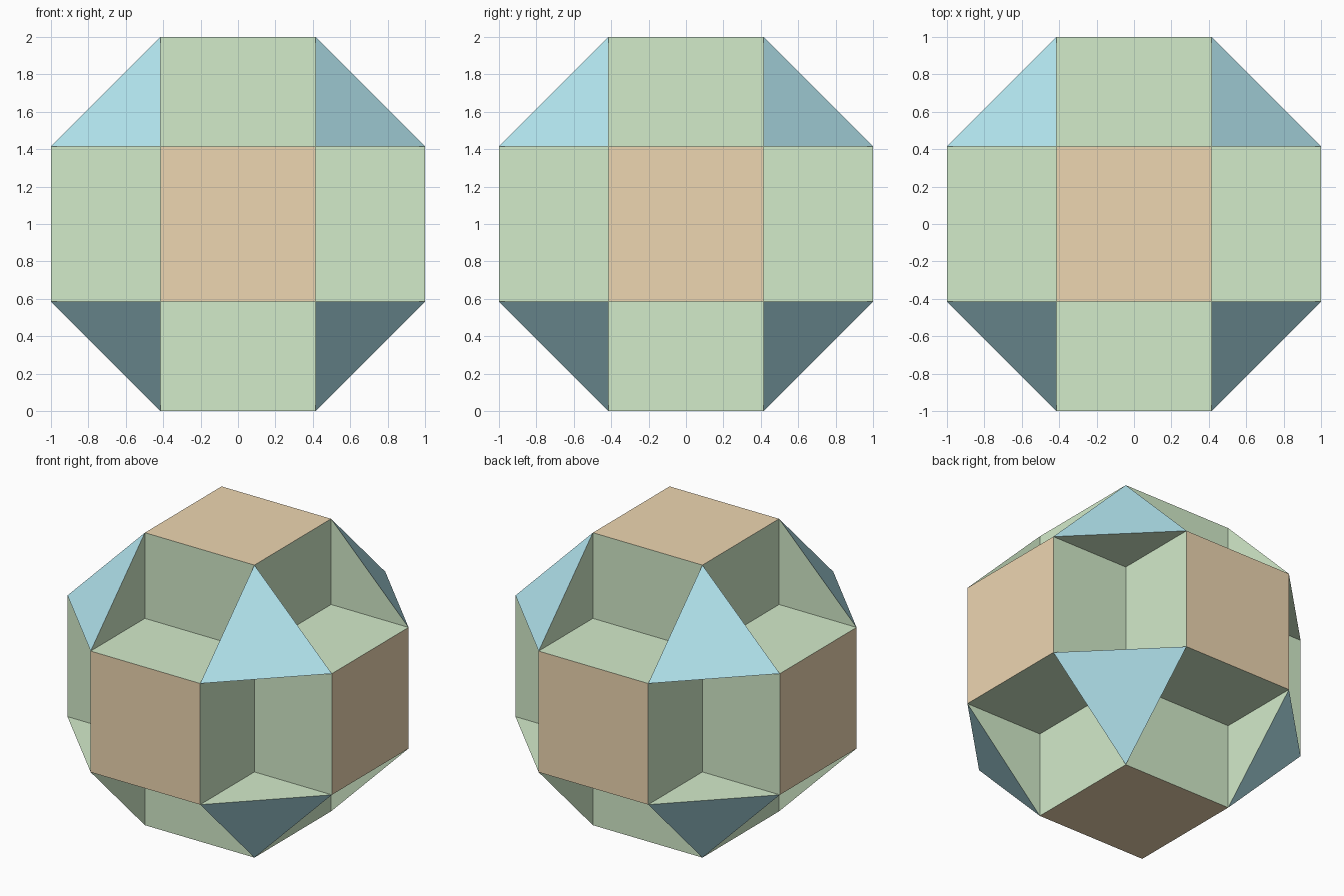
import bpy, bmesh
from math import sqrt
from itertools import product
from mathutils import Vector

if "Cube" in bpy.data.objects:
    bpy.data.objects.remove(bpy.data.objects["Cube"])

A = sqrt(2) - 1                      # half the edge length, outer half-size is 1
CENTRE = Vector((0, 0, 1))


def point(axis, major, b, c):
    """Point with `major` along axis and b, c along the next two axes."""
    p = [0, 0, 0]
    p[axis], p[(axis + 1) % 3], p[(axis + 2) % 3] = major, b, c
    return Vector(p)


def build(name, polygons, colour):
    """One object from flat polygons, each wound to face away from the centre."""
    bm = bmesh.new()
    for pts in polygons:
        normal = (pts[1] - pts[0]).cross(pts[2] - pts[0])
        if normal.dot(sum(pts, Vector())) < 0:
            pts = pts[::-1]
        bm.faces.new([bm.verts.new(p + CENTRE) for p in pts])
    bmesh.ops.remove_doubles(bm, verts=bm.verts, dist=1e-4)
    mesh = bpy.data.meshes.new(name)
    bm.to_mesh(mesh)
    bm.free()
    mat = bpy.data.materials.new(name)
    mat.diffuse_color = (*colour, 1)
    mat.use_nodes = True
    mat.node_tree.nodes["Principled BSDF"].inputs["Base Color"].default_value = mat.diffuse_color
    mesh.materials.append(mat)
    bpy.context.collection.objects.link(bpy.data.objects.new(name, mesh))


square = [(A, A), (-A, A), (-A, -A), (A, -A)]
octagon = [(1, A), (A, 1), (-A, 1), (-1, A), (-1, -A), (-A, -1), (A, -1), (1, -A)]
sides = list(product(range(3), (-1, 1)))

# Six outer squares, one per axis direction
build("square_faces", [[point(ax, s, b, c) for b, c in square] for ax, s in sides],
      (0.85, 0.67, 0.44))

# Six crossing octagons that form the notch walls
build("octagon_faces", [[point(ax, s * A, b, c) for b, c in octagon] for ax, s in sides],
      (0.65, 0.83, 0.59))

# Eight corner triangles
build("triangle_faces",
      [[Vector((x, y * A, z * A)), Vector((x * A, y, z * A)), Vector((x * A, y * A, z))]
       for x, y, z in product((-1, 1), repeat=3)],
      (0.47, 0.82, 0.90))
